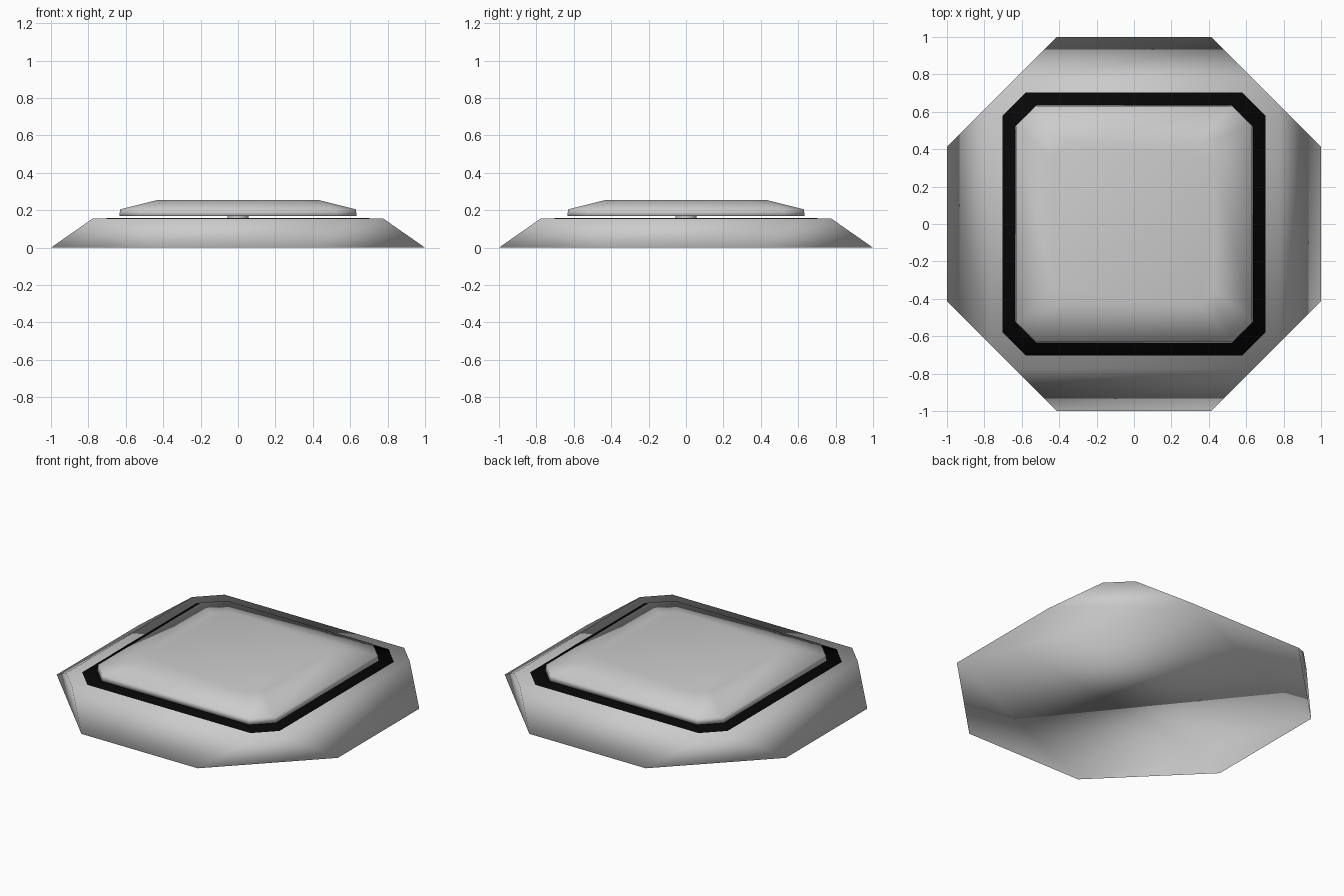
import bpy, bmesh, math

if "Cube" in bpy.data.objects:
    bpy.data.objects.remove(bpy.data.objects["Cube"])


def octagon(half, corner, z):
    """Square of half-width `half` with corners cut at `corner`."""
    h, c = half, corner
    return [(x, y, z) for x, y in ((h, -c), (h, c), (c, h), (-c, h),
                                   (-h, c), (-h, -c), (-c, -h), (c, -h))]


def loft(name, rings, color=None):
    """Skin a closed stack of cut-corner square rings (half, corner, z)."""
    bm = bmesh.new()
    loops = [[bm.verts.new(p) for p in octagon(*r)] for r in rings]
    for a, b in zip(loops, loops[1:]):
        for i in range(8):
            j = (i + 1) % 8
            bm.faces.new((a[i], a[j], b[j], b[i]))
    bm.faces.new(loops[0][::-1])
    bm.faces.new(loops[-1])
    bmesh.ops.recalc_face_normals(bm, faces=bm.faces)
    for f in bm.faces:
        f.smooth = True
    mesh = bpy.data.meshes.new(name)
    bm.to_mesh(mesh)
    bm.free()
    ob = bpy.data.objects.new(name, mesh)
    bpy.context.collection.objects.link(ob)
    if color:
        mat = bpy.data.materials.new(name)
        mat.diffuse_color = color
        mat.use_nodes = True
        mat.node_tree.nodes["Principled BSDF"].inputs["Base Color"].default_value = mat.diffuse_color
        mesh.materials.append(mat)
    return ob


# housing: solid block with sloped sides and upright cut corners
loft("housing", [(1.0, 0.414, 0.0), (0.775, 0.639, 0.157)])

# black inlay flush with the housing top
loft("inlay", [(0.702, 0.58, 0.14), (0.702, 0.58, 0.159)],
     color=(0.002, 0.002, 0.002, 1))

# pressable cap with bevelled top
loft("cap", [(0.635, 0.525, 0.169), (0.63, 0.52, 0.205), (0.43, 0.355, 0.255)])

# short stem under the cap
bpy.ops.mesh.primitive_cylinder_add(vertices=16, radius=0.057, depth=0.08,
                                    location=(0, 0, 0.14))
bpy.context.object.name = "stem"
bpy.ops.object.shade_smooth_by_angle(angle=math.radians(40))
